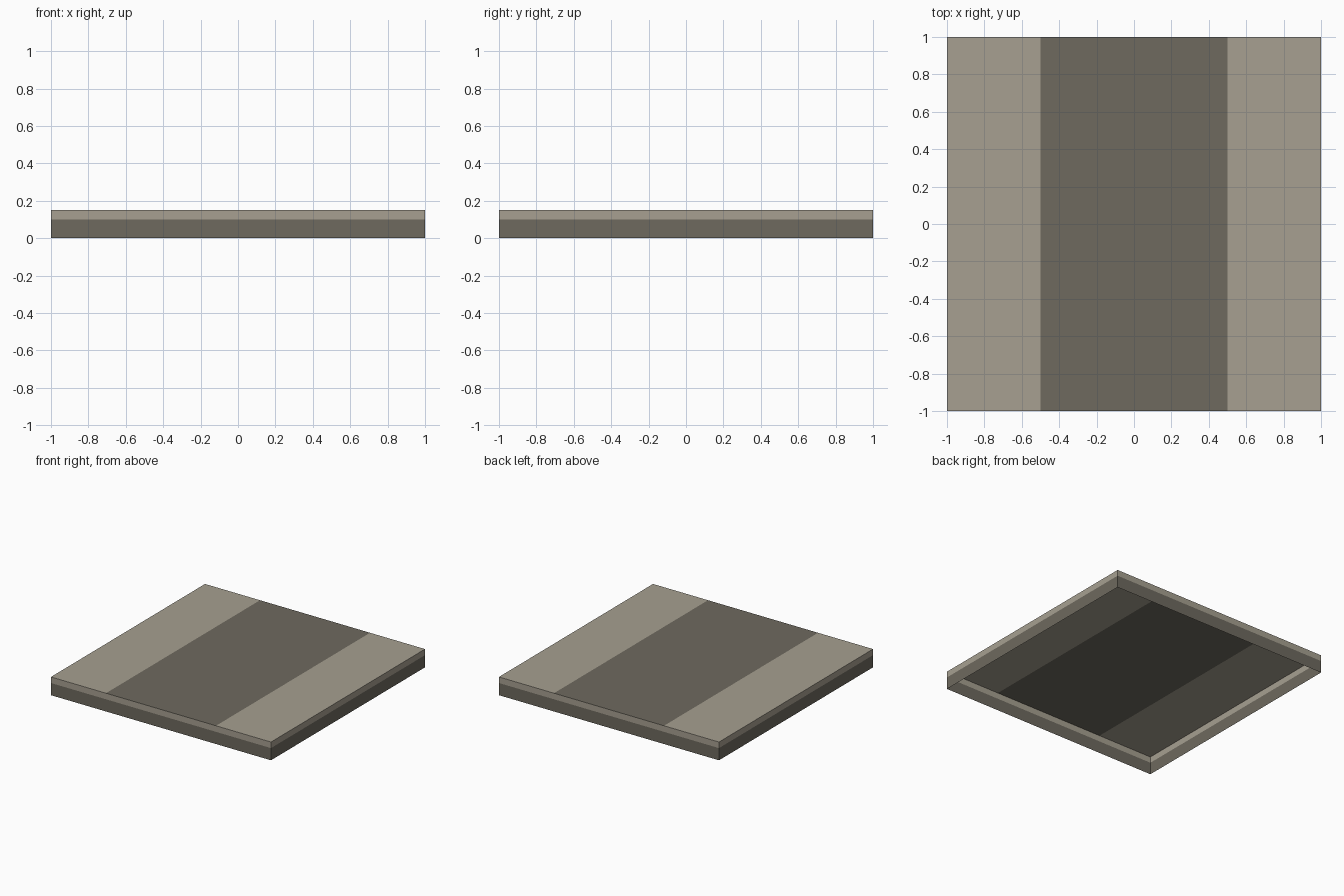
import bpy, bmesh
from mathutils import Vector

if "Cube" in bpy.data.objects:
    bpy.data.objects.remove(bpy.data.objects["Cube"])

HALF, HEIGHT = 1.0, 0.15      # tile half width and thickness
LANE, BAND = 0.5, 0.10        # half width of dark lane, height of dark side band


def material(name, rgb):
    m = bpy.data.materials.new(name)
    m.diffuse_color = (*rgb, 1)
    m.use_nodes = True
    m.node_tree.nodes["Principled BSDF"].inputs["Base Color"].default_value = m.diffuse_color
    return m


light = material("light_stone", (0.385, 0.350, 0.282))
dark = material("dark_stone", (0.156, 0.143, 0.114))

# Hollow slab, open underneath
bm = bmesh.new()
bmesh.ops.create_cube(bm, size=1)
for v in bm.verts:
    v.co = Vector((v.co.x * 2 * HALF, v.co.y * 2 * HALF, (v.co.z + 0.5) * HEIGHT))
bm.normal_update()
bmesh.ops.delete(bm, geom=[f for f in bm.faces if f.normal.z < -0.5], context='FACES')


def cut(faces, point, normal):
    """Split the given faces along a plane."""
    geom = set(faces)
    for f in faces:
        geom.update(f.edges)
        geom.update(f.verts)
    bmesh.ops.bisect_plane(bm, geom=list(geom), plane_co=point, plane_no=normal)


# Side band and lane boundaries
cut([f for f in bm.faces if f.normal.z < 0.5], (0, 0, BAND), (0, 0, 1))
for s in (-1, 1):
    cut([f for f in bm.faces if f.normal.z > 0.5], (s * LANE, 0, 0), (1, 0, 0))

# Dark lower sides and dark central lane
bm.normal_update()
for f in bm.faces:
    c = f.calc_center_median()
    if f.normal.z > 0.5:
        f.material_index = int(abs(c.x) < LANE)
    else:
        f.material_index = int(c.z < BAND)

mesh = bpy.data.meshes.new("road_tile")
bm.to_mesh(mesh)
bm.free()
mesh.materials.append(light)
mesh.materials.append(dark)
tile = bpy.data.objects.new("road_tile", mesh)
bpy.context.collection.objects.link(tile)
